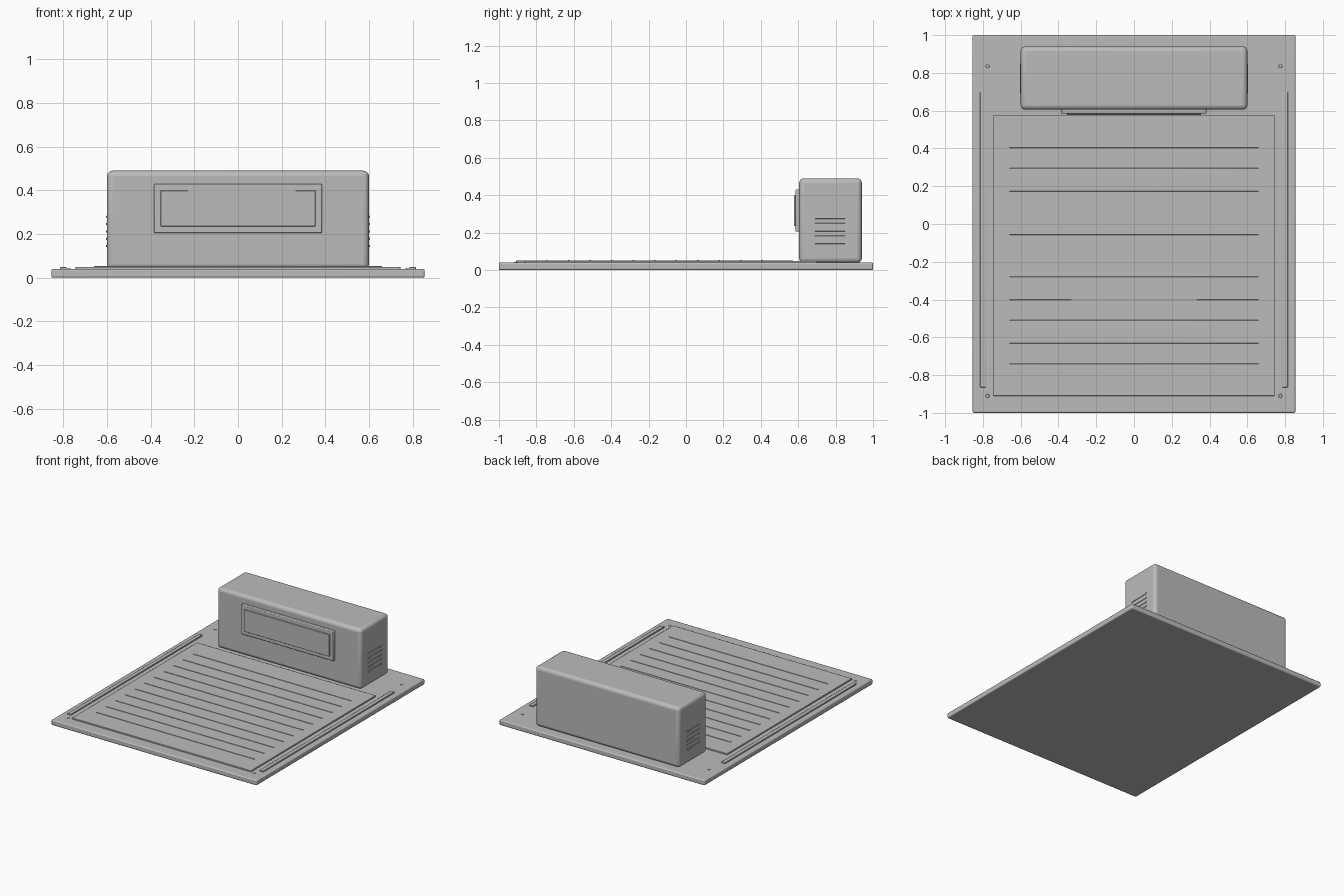
import bpy, math

if "Cube" in bpy.data.objects:
    bpy.data.objects.remove(bpy.data.objects["Cube"], do_unlink=True)

grey = bpy.data.materials.new("plain_grey")
GREY = (0.5, 0.5, 0.5, 1)
grey.diffuse_color = GREY
grey.use_nodes = True
grey.node_tree.nodes["Principled BSDF"].inputs["Base Color"].default_value = GREY


def finish(obj, name, bevel, segments):
    obj.name = name
    obj.data.materials.append(grey)
    if bevel:
        mod = obj.modifiers.new("rounded_edges", 'BEVEL')
        mod.width = bevel
        mod.segments = segments
    bpy.ops.object.shade_smooth_by_angle(angle=math.radians(35))
    return obj


def box(name, x, y, z, bevel=0.0, segments=2):
    """Box spanning the given (min, max) ranges."""
    spans = (x, y, z)
    bpy.ops.mesh.primitive_cube_add(size=1, location=[(a + b) / 2 for a, b in spans])
    obj = bpy.context.object
    obj.scale = [b - a for a, b in spans]
    bpy.ops.object.transform_apply(location=False, rotation=False, scale=True)
    return finish(obj, name, bevel, segments)


# Base plate and raised mat
box("base_plate", (-0.855, 0.855), (-1, 1), (0, 0.04), 0.008, 3)
box("mat", (-0.745, 0.745), (-0.91, 0.575), (0.035, 0.05), 0.003)

# Thin cross ribs on the mat
for i in range(11):
    y = -0.168 + (i - 5) * 0.115
    box(f"mat_rib_{i + 1}", (-0.66, 0.66), (y - 0.004, y + 0.004), (0.045, 0.053), 0.001, 1)

# Rear housing with its front display
box("housing", (-0.6, 0.6), (0.605, 0.94), (0.038, 0.49), 0.025, 4)
box("display_frame", (-0.385, 0.385), (0.585, 0.615), (0.205, 0.43), 0.005)
box("display_panel", (-0.355, 0.355), (0.577, 0.59), (0.235, 0.4), 0.003)

for side, s in (("left", 1), ("right", -1)):
    # Side rails
    box(f"{side}_rail", sorted((s * 0.785, s * 0.815)), (-0.865, 0.7), (0.035, 0.049), 0.003)
    # Vent slats on the housing ends
    for i in range(5):
        z = 0.145 + i * 0.0335
        box(f"{side}_vent_{i + 1}", sorted((s * 0.595, s * 0.604)), (0.69, 0.85),
            (z - 0.005, z + 0.005), 0.001, 1)
    # Small corner screws
    for end, y in (("front", -0.91), ("back", 0.835)):
        bpy.ops.mesh.primitive_cylinder_add(vertices=16, radius=0.01, depth=0.008,
                                            location=(s * 0.775, y, 0.039))
        finish(bpy.context.object, f"{side}_{end}_screw", 0.0015, 1)
